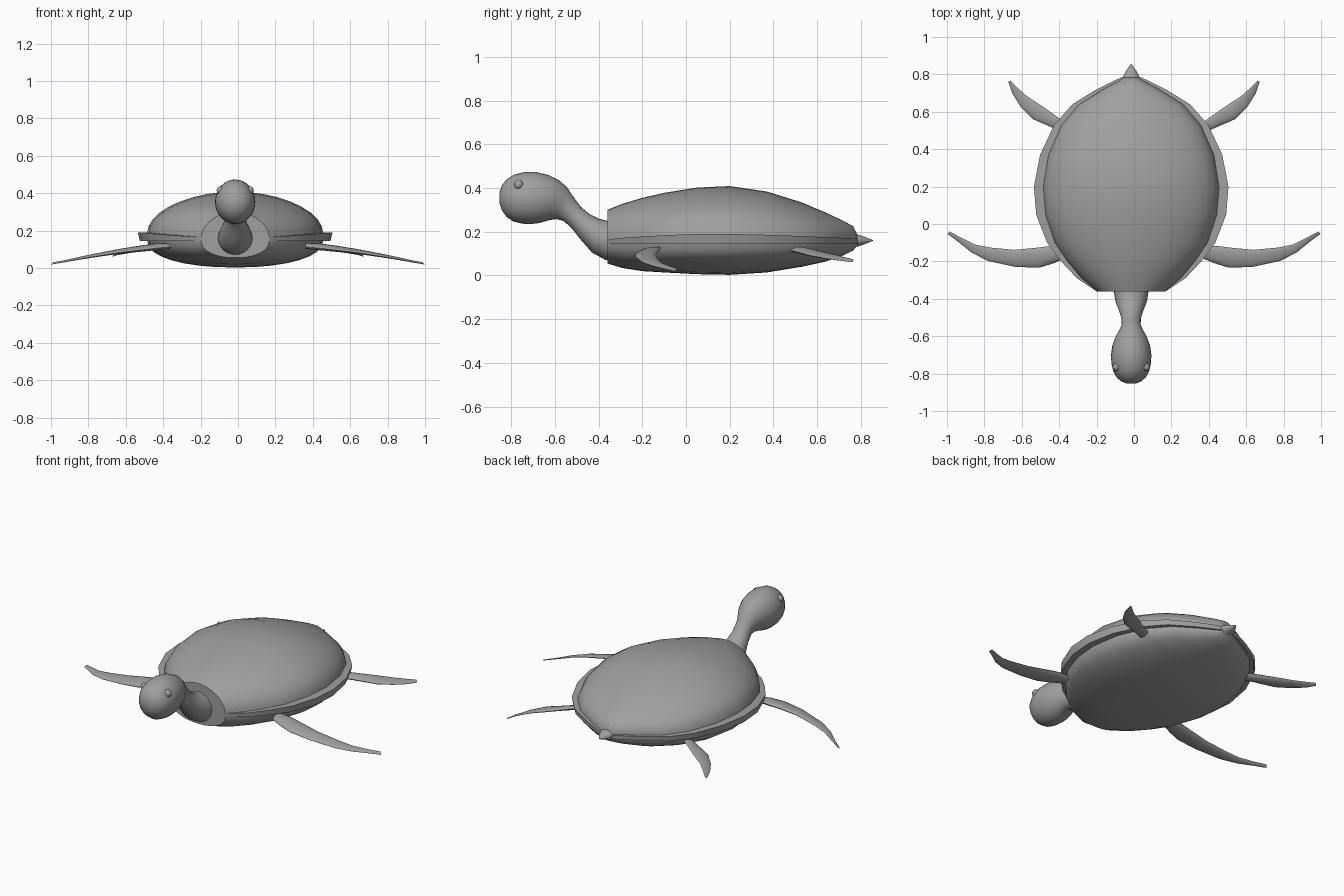
import bpy, math

grey = bpy.data.materials.new("stone grey")
grey.diffuse_color = (0.35, 0.35, 0.35, 1)
CX = -0.015  # centre line of the body


def loft(name, rings, angle=35):
    """Skin equal-length rings of points and cap both ends."""
    n = len(rings[0])
    verts = [p for r in rings for p in r]
    faces = [(i * n + j, i * n + (j + 1) % n, (i + 1) * n + (j + 1) % n, (i + 1) * n + j)
             for i in range(len(rings) - 1) for j in range(n)]
    faces += [tuple(reversed(range(n))), tuple(range(len(verts) - n, len(verts)))]
    me = bpy.data.meshes.new(name)
    me.from_pydata(verts, [], faces)
    ob = bpy.data.objects.new(name, me)
    bpy.context.collection.objects.link(ob)
    finish(ob, angle)
    return ob


def finish(ob, angle=35):
    ob.data.materials.append(grey)
    bpy.ops.object.select_all(action='DESELECT')
    bpy.context.view_layer.objects.active = ob
    ob.select_set(True)
    bpy.ops.object.mode_set(mode='EDIT')
    bpy.ops.mesh.select_all(action='SELECT')
    bpy.ops.mesh.normals_make_consistent(inside=False)
    bpy.ops.object.mode_set(mode='OBJECT')
    bpy.ops.object.shade_smooth_by_angle(angle=math.radians(angle))


def arc(w, h, y, z0, a0, a1, steps, power):
    """Part of a superellipse across the body."""
    pts = []
    for k in range(steps + 1):
        a = a0 + (a1 - a0) * k / steps
        c, s = math.cos(a), math.sin(a)
        pts.append((CX + w * math.copysign(abs(c) ** power, c), y,
                    z0 + h * math.copysign(abs(s) ** power, s)))
    return pts


# Shell and belly: y, half width, rim width, rim top, dome top, belly bottom
stations = [
    (-0.36, 0.185, 0.004, 0.165, 0.300, 0.055),
    (-0.29, 0.290, 0.025, 0.172, 0.328, 0.034),
    (-0.20, 0.375, 0.035, 0.178, 0.355, 0.020),
    (-0.10, 0.450, 0.042, 0.184, 0.378, 0.014),
    (0.05, 0.508, 0.050, 0.190, 0.402, 0.006),
    (0.20, 0.520, 0.050, 0.190, 0.409, 0.003),
    (0.37, 0.487, 0.045, 0.186, 0.384, 0.014),
    (0.53, 0.412, 0.040, 0.180, 0.334, 0.040),
    (0.64, 0.315, 0.038, 0.175, 0.287, 0.064),
    (0.72, 0.185, 0.035, 0.172, 0.250, 0.092),
    (0.765, 0.095, 0.030, 0.170, 0.225, 0.115),
    (0.785, 0.050, 0.015, 0.168, 0.185, 0.138),
]
rings = []
for y, w, rim, zr, top, bottom in stations:
    wi, zb = w - rim, 0.145
    ring = arc(wi, top - zr, y, zr, 0, math.pi, 18, 1.05)
    ring += [(CX - w, y, zr), (CX - w + rim * 0.2, y, zb)]
    ring += arc(wi, zb - bottom, y, zb, math.pi, 2 * math.pi, 16, 0.92)
    ring += [(CX + w - rim * 0.2, y, zb), (CX + w, y, zr)]
    rings.append(ring)
loft("shell", rings, 32)

# Head and neck: top (y, z), bottom (y, z), half width
neck = [
    (-0.32, 0.250, -0.32, 0.070, 0.092),
    (-0.36, 0.250, -0.37, 0.072, 0.092),
    (-0.40, 0.260, -0.43, 0.105, 0.084),
    (-0.44, 0.280, -0.48, 0.162, 0.066),
    (-0.48, 0.313, -0.52, 0.213, 0.053),
    (-0.515, 0.360, -0.56, 0.250, 0.050),
    (-0.545, 0.405, -0.595, 0.258, 0.064),
    (-0.58, 0.435, -0.63, 0.252, 0.084),
    (-0.63, 0.460, -0.67, 0.240, 0.101),
    (-0.69, 0.474, -0.71, 0.235, 0.108),
    (-0.74, 0.473, -0.75, 0.237, 0.106),
    (-0.785, 0.462, -0.79, 0.247, 0.096),
    (-0.82, 0.440, -0.82, 0.268, 0.078),
    (-0.842, 0.413, -0.842, 0.297, 0.053),
    (-0.854, 0.378, -0.854, 0.332, 0.022),
]
rings = []
for ty, tz, by, bz, w in neck:
    ring = []
    for k in range(24):
        a = math.tau * k / 24
        t = 0.5 + 0.5 * math.cos(a)
        ring.append((CX + w * math.sin(a), by + (ty - by) * t, bz + (tz - bz) * t))
    rings.append(ring)
loft("head_and_neck", rings, 60)

# Eyes
for side, label in ((-1, "right"), (1, "left")):
    bpy.ops.mesh.primitive_uv_sphere_add(segments=14, ring_count=8, radius=0.022,
                                         location=(CX + side * 0.078, -0.765, 0.415))
    eye = bpy.context.object
    eye.name = label + "_eye"
    finish(eye, 60)

# Tail: y, half width, half height
loft("tail", [[(CX + w * math.cos(math.tau * k / 14), y, 0.16 + h * math.sin(math.tau * k / 14))
               for k in range(14)]
              for y, w, h in ((0.75, 0.048, 0.034), (0.785, 0.044, 0.028), (0.815, 0.030, 0.018),
                              (0.84, 0.013, 0.008), (0.855, 0.002, 0.002))], 50)

# Flippers: front edge (x, y), back edge (x, y), height, half thickness
front = [
    (0.36, -0.18, 0.36, -0.115, 0.119, 0.014),
    (0.43, -0.21, 0.45, -0.118, 0.113, 0.017),
    (0.505, -0.233, 0.53, -0.128, 0.104, 0.015),
    (0.63, -0.230, 0.64, -0.138, 0.089, 0.011),
    (0.78, -0.198, 0.77, -0.126, 0.066, 0.008),
    (0.87, -0.152, 0.85, -0.110, 0.050, 0.006),
    (0.94, -0.095, 0.92, -0.075, 0.036, 0.004),
    (0.998, -0.052, 0.985, -0.040, 0.025, 0.002),
]
rear = [
    (0.34, 0.47, 0.32, 0.52, 0.122, 0.012),
    (0.42, 0.508, 0.385, 0.555, 0.114, 0.013),
    (0.54, 0.560, 0.49, 0.630, 0.099, 0.010),
    (0.605, 0.625, 0.575, 0.685, 0.087, 0.007),
    (0.652, 0.700, 0.63, 0.735, 0.075, 0.004),
    (0.672, 0.760, 0.662, 0.767, 0.067, 0.002),
]
for label, rows in (("front", front), ("rear", rear)):
    for side, hand in ((-1, "right"), (1, "left")):
        rings = []
        for lx, ly, tx, ty, z, h in rows:
            ring = []
            for k in range(12):
                a = math.tau * k / 12
                t = 0.5 + 0.5 * math.cos(a)
                ring.append((side * (tx + (lx - tx) * t), ty + (ly - ty) * t,
                             z + h * math.sin(a) - 0.006 * math.cos(a)))
            rings.append(ring)
        loft(f"{hand}_{label}_flipper", rings, 50)
